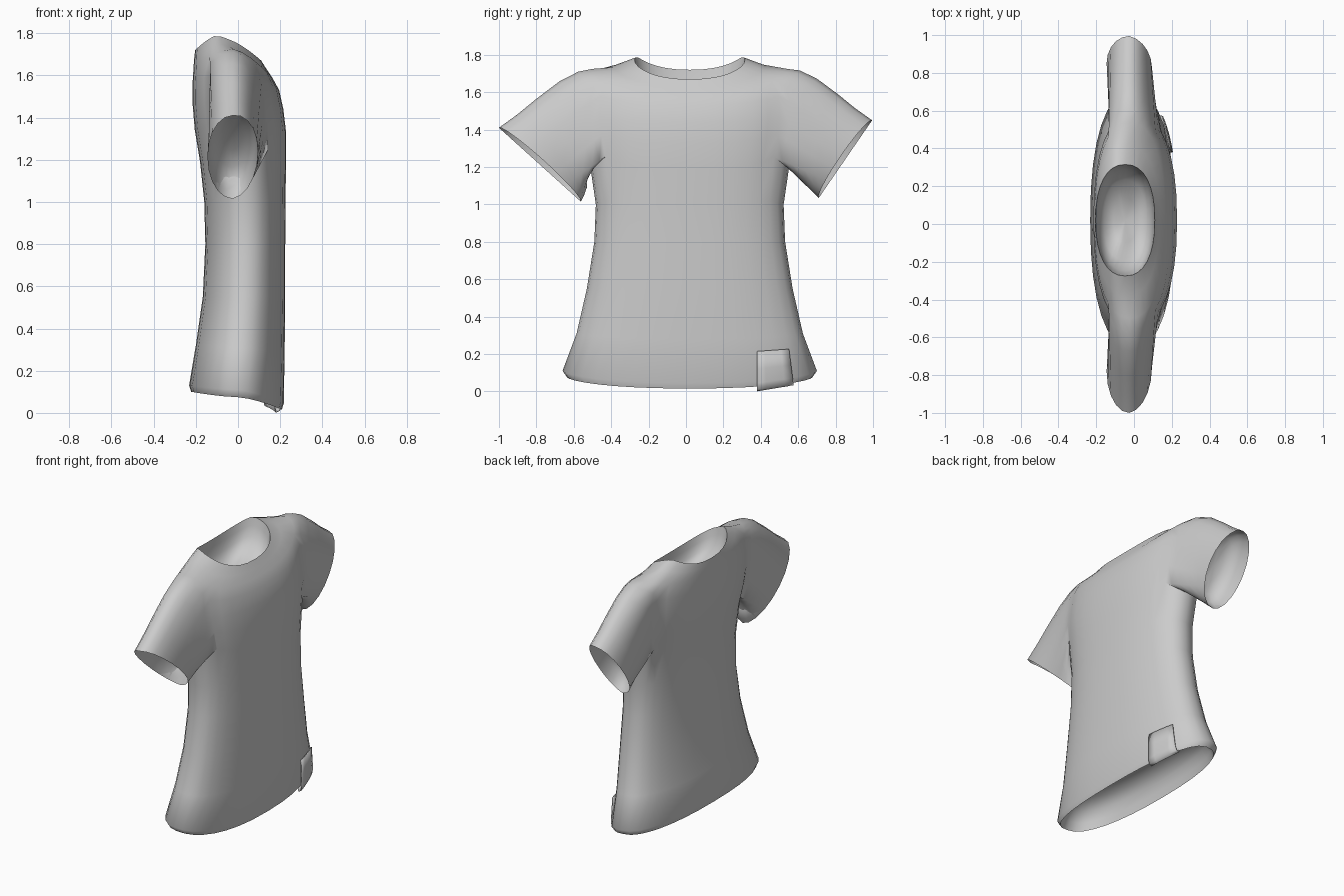
import bpy, bmesh, math
from mathutils import Vector

if "Cube" in bpy.data.objects:
    bpy.data.objects.remove(bpy.data.objects["Cube"])

N = 32          # columns around the body
CY = 0.02       # body centre in y
POW = 2.3       # fullness of the body cross-section

cloth = bpy.data.materials.new("grey_cloth")
cloth.diffuse_color = (0.6, 0.6, 0.6, 1)
cloth.use_nodes = True
cloth.node_tree.nodes["Principled BSDF"].inputs["Base Color"].default_value = cloth.diffuse_color


def finish(bm, name):
    bmesh.ops.recalc_face_normals(bm, faces=bm.faces)
    for f in bm.faces:
        f.smooth = True
    for e in bm.edges:      # crisp rims
        e.smooth = not (e.is_manifold and e.calc_face_angle() > math.radians(65))
    me = bpy.data.meshes.new(name)
    bm.to_mesh(me)
    bm.free()
    me.materials.append(cloth)
    ob = bpy.data.objects.new(name, me)
    bpy.context.collection.objects.link(ob)
    return ob


def sgnpow(v):
    return math.copysign(abs(v) ** (2 / POW), v)


def bridge(bm, a, b):
    for i in range(len(a)):
        k = (i + 1) % len(a)
        bm.faces.new((a[i], a[k], b[k], b[i]))


# Hollow lining that closes an opening with a smooth bowl
def lining(bm, rim, inward):
    base = [v.co.copy() for v in rim]
    mid = sum(base, Vector()) / len(base)
    prev = rim
    for s, d in ((.965, .25), (.9, .55), (.72, .82), (.4, .96)):
        ring = [bm.verts.new(mid + (p - mid) * s + inward * d) for p in base]
        bridge(bm, prev, ring)
        prev = ring
    tip = bm.verts.new(mid + inward)
    for i in range(len(prev)):
        bm.faces.new((prev[i], prev[(i + 1) % len(prev)], tip))


# Body rings: back x, front x, half width, z at back, side and front
ROWS = [
    (-.222, .208, .655, .10, .075, .016),
    (-.232, .217, .68, .13, .11, .045),
    (-.20, .221, .605, .32, .31, .28),
    (-.167, .224, .55, .55, .55, .55),
    (-.155, .224, .51, .80, .80, .80),
    (-.16, .225, .502, 1.0, 1.0, 1.0),
    (-.18, .228, .53, 1.19, 1.19, 1.19),
    (-.205, .228, .555, 1.34, 1.35, 1.33),
    (-.215, .215, .565, 1.46, 1.48, 1.44),
    (-.215, .195, .56, 1.57, 1.62, 1.53),
    (-.21, .165, .52, 1.65, 1.725, 1.585),
    (-.207, .135, .40, 1.69, 1.752, 1.63),
    (-.203, .11, .295, 1.72, 1.79, 1.67),
]
LOW, TOP, HALF = 6, 10, 3      # armhole rows and half width in columns
ARCH = (0, .008, .03, .065, .04, .015)   # lift of the armhole's lower corners

bm = bmesh.new()
rings = []
for r, (xb, xf, w, zb, zs, zf) in enumerate(ROWS):
    ring = []
    for j in range(N):
        a = 2 * math.pi * j / N
        c, s = math.cos(a), math.sin(a)
        q = c
        if r >= 11:     # neck peaks sit behind the middle
            q = (c + .3) / (1.3 if c > -.3 else .7)
        z = zs + ((zf if q > 0 else zb) - zs) * abs(q) ** 1.3
        k = min(abs(j - N // 4), abs(j - 3 * N // 4))
        if k < len(ARCH):
            z += ARCH[k] * {LOW: 1, LOW + 1: .5, LOW - 1: .3}.get(r, 0)
        ring.append(bm.verts.new(((xb + xf) / 2 + (xf - xb) / 2 * sgnpow(c),
                                  CY + w * sgnpow(s), z)))
    rings.append(ring)

# Body faces, leaving the two armholes open
for i in range(len(ROWS) - 1):
    for j in range(N):
        side = any(jc - HALF <= j < jc + HALF for jc in (N // 4, 3 * N // 4))
        if LOW <= i < TOP and side:
            continue
        k = (j + 1) % N
        bm.faces.new((rings[i][j], rings[i][k], rings[i + 1][k], rings[i + 1][j]))


# Sleeves grown from the armhole loop to a tilted oval cuff
def sleeve(side, cuff_top, cuff_low):
    jc = N // 4 if side > 0 else 3 * N // 4
    path = [(TOP, k) for k in range(HALF)]
    path += [(r, HALF) for r in range(TOP, LOW, -1)]
    path += [(LOW, k) for k in range(HALF, -HALF, -1)]
    path += [(r, -HALF) for r in range(LOW, TOP)]
    path += [(TOP, k) for k in range(-HALF, 0)]
    prev = [rings[r][jc - side * k] for r, k in path]
    start = [v.co.copy() for v in prev]
    n = len(path)
    mid = Vector((-.025, (cuff_top[0] + cuff_low[0]) / 2, (cuff_top[1] + cuff_low[1]) / 2))
    up = Vector((0, cuff_top[0], cuff_top[1])) - Vector((0, mid.y, mid.z))
    inward = Vector((0, -side * up.z, side * up.y)).normalized()
    for t in (.15, .35, .6, .8, 1):
        ring = []
        for i in range(n):
            a = 2 * math.pi * i / n
            end = mid + up * math.cos(a) + Vector((.12 * math.sin(a), 0, 0))
            end += inward * .03 * max(0, math.sin(a))     # cuff dips at the front
            p = start[i].lerp(end, t)
            p.z += .3 * t * (1 - t) ** 2 * max(0, math.cos(a))
            ring.append(bm.verts.new(p))
        bridge(bm, prev, ring)
        prev = ring
    lining(bm, prev, inward * .15)


sleeve(1, (.995, 1.45), (.71, 1.035))
sleeve(-1, (-1.0, 1.41), (-.562, 1.015))
lining(bm, rings[-1], Vector((0, 0, -.2)))
lining(bm, rings[0], Vector((0, 0, .2)))
finish(bm, "shirt")

# Small label folded around the front of the hem
bm = bmesh.new()
PROFILE = [(.006, .215), (.009, .12), (.010, .045), (.004, .012), (-.012, .004), (-.025, .05)]
grid = []
for off, z in PROFILE:
    row = []
    for i in range(5):
        u = i / 4
        y = .38 + u * (.17 + .025 * (1 - z / .215))
        x = -.008 + .226 * (1 - (abs(y - CY) / .68) ** POW) ** (1 / POW)
        row.append(bm.verts.new((x + off, y, z + u * (.012 + .02 * (1 - z / .215)))))
    grid.append(row)
for a, b in zip(grid, grid[1:]):
    for i in range(4):
        bm.faces.new((a[i], a[i + 1], b[i + 1], b[i]))
label = finish(bm, "hem_label")
mod = label.modifiers.new("thickness", 'SOLIDIFY')
mod.thickness = .006
mod.offset = 0
